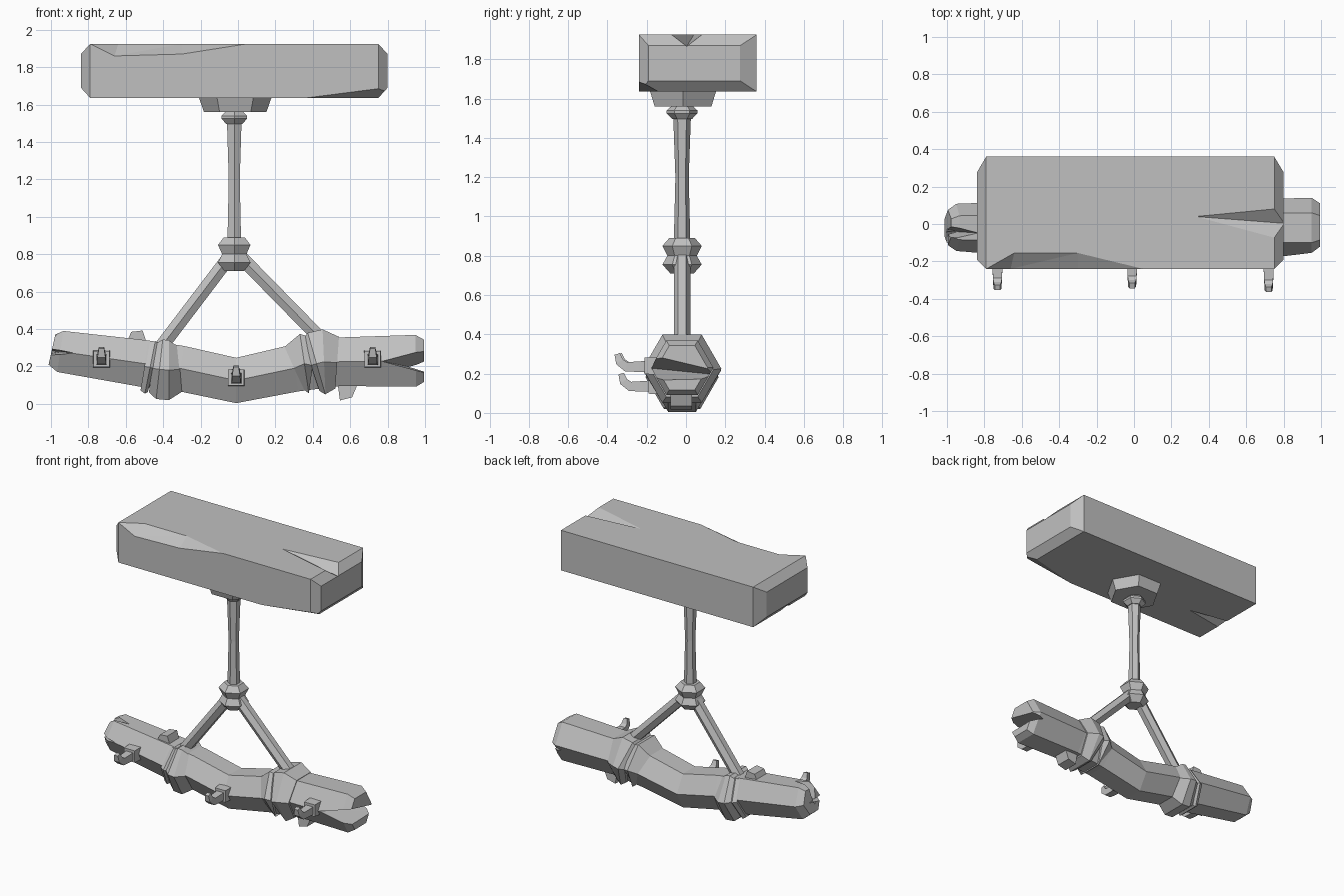
import bpy, bmesh, math
from mathutils import Vector

cube = bpy.data.objects.get("Cube")
if cube:
    bpy.data.objects.remove(cube, do_unlink=True)

gray = bpy.data.materials.new("plain_gray")
gray.use_nodes = True
gray.diffuse_color = (0.53, 0.53, 0.53, 1)
gray.node_tree.nodes["Principled BSDF"].inputs["Base Color"].default_value = (0.53, 0.53, 0.53, 1)
X, Y = Vector((1, 0, 0)), Vector((0, 1, 0))


def finish(name, bm):
    bmesh.ops.recalc_face_normals(bm, faces=bm.faces)
    mesh = bpy.data.meshes.new(name)
    bm.to_mesh(mesh)
    bm.free()
    mesh.materials.append(gray)
    obj = bpy.data.objects.new(name, mesh)
    bpy.context.collection.objects.link(obj)
    return obj


def tube(name, points, radii, side, sides=6, phase=0.0):
    """Faceted loft along a path lying in the plane perpendicular to side."""
    bm = bmesh.new()
    pts = [Vector(p) for p in points]
    rings = []
    for i, (p, r) in enumerate(zip(pts, radii)):
        along = (pts[min(i + 1, len(pts) - 1)] - pts[max(i - 1, 0)]).normalized()
        other = along.cross(side)
        ring = []
        for k in range(sides):
            a = phase + math.tau * k / sides
            ring.append(bm.verts.new(p + r * (math.cos(a) * side + math.sin(a) * other)))
        rings.append(ring)
    for a, b in zip(rings, rings[1:]):
        for k in range(sides):
            j = (k + 1) % sides
            bm.faces.new((a[k], a[j], b[j], b[k]))
    bm.faces.new(rings[0])
    bm.faces.new(rings[-1])
    return finish(name, bm)


def hull(name, points):
    bm = bmesh.new()
    for p in points:
        bm.verts.new(p)
    res = bmesh.ops.convex_hull(bm, input=bm.verts)
    loose = {v for v in res["geom_interior"] if isinstance(v, bmesh.types.BMVert)}
    bmesh.ops.delete(bm, geom=list(loose), context="VERTS")
    return finish(name, bm)


def carve(obj, points):
    """Cut a convex chip out of obj."""
    cutter = hull("cutter", points)
    cutter.hide_render = True
    mod = obj.modifiers.new("chip", "BOOLEAN")
    mod.operation, mod.solver, mod.object = "DIFFERENCE", "EXACT", cutter
    deps = bpy.context.evaluated_depsgraph_get()
    mesh = bpy.data.meshes.new_from_object(obj.evaluated_get(deps))
    obj.modifiers.clear()
    obj.data = mesh
    bpy.data.objects.remove(cutter, do_unlink=True)


# Ceiling beam with chamfered ends
front, back, low, high = -0.24, 0.36, 1.635, 1.925
corners = []
for x, dy, dz in ((-0.84, 0.07, 0.055), (-0.79, 0, 0), (0.75, 0, 0), (0.80, 0.07, 0.055)):
    corners += [(x, y, z) for y in (front + dy * 0.7, back - dy * 1.2) for z in (low + dz, high - dz)]
beam = hull("ceiling_beam", corners)

# Chips and cracks in the beam
carve(beam, [(-0.79, front, high), (-0.66, front, 1.86), (-0.3, front, 1.87), (0.05, front, high),
             (-0.64, -0.155, high), (-0.3, -0.155, high), (-0.5, -0.3, 2), (-0.3, -0.3, 2)])
carve(beam, [(0.33, 0.04, high), (0.85, 0.09, high), (0.85, -0.1, high), (0.85, 0, 1.86),
             (0.6, 0.02, 2), (0.85, 0, 2)])
carve(beam, [(-0.5, 0, low), (-0.85, 0.06, low), (-0.85, -0.06, low), (-0.85, 0, 1.68),
             (-0.6, 0, 1.6), (-0.85, 0, 1.6)])
bm = bmesh.new()
bm.from_mesh(beam.data)
a, b, c = Vector((0.36, front, low)), Vector((0.75, front, 1.685)), Vector((0.75, -0.14, low))
normal = (b - a).cross(c - a)
if normal.z > 0:
    normal = -normal
cut = bmesh.ops.bisect_plane(bm, geom=bm.verts[:] + bm.edges[:] + bm.faces[:],
                             plane_co=a, plane_no=normal, clear_outer=True)
rim = [e for e in cut["geom_cut"] if isinstance(e, bmesh.types.BMEdge) and e.is_boundary]
bmesh.ops.holes_fill(bm, edges=rim, sides=0)
bm.to_mesh(beam.data)
bm.free()


# Hanging rod and its fittings
def upright(name, profile, side=Y, cx=-0.02, cy=-0.02):
    tube(name, [(cx, cy, z) for z, r in profile], [r for z, r in profile], side)


upright("mount_plate", [(1.56, 0.167), (1.64, 0.195)], X, -0.015, -0.015)
upright("rod_collar", [(1.495, 0.05), (1.525, 0.078), (1.54, 0.078), (1.565, 0.05)])
upright("hanging_rod", [(0.87, 0.042), (1.2, 0.034), (1.51, 0.045)])
upright("rod_joint", [(0.71, 0.06), (0.755, 0.1), (0.80, 0.075), (0.85, 0.1), (0.89, 0.065)])

# Diagonal struts
for name, end in (("right_strut", (-0.43, -0.02, 0.28)), ("left_strut", (0.47, -0.02, 0.32))):
    tube(name, [(-0.02, -0.02, 0.82), end], [0.042, 0.042], Y)


# Bent log and its bands
def log_part(name, sections):
    return tube(name, [(x, -0.02, z) for x, z, r in sections], [r for x, z, r in sections], Y)


log = log_part("log", [(-0.995, 0.29, 0.095), (-0.95, 0.28, 0.128), (-0.5, 0.215, 0.145),
                       (-0.31, 0.19, 0.14), (-0.01, 0.125, 0.14), (0.3, 0.19, 0.145),
                       (0.54, 0.225, 0.15), (0.95, 0.23, 0.16), (0.995, 0.23, 0.13)])
log_part("right_outer_band", [(-0.5, 0.2, 0.15), (-0.47, 0.195, 0.165), (-0.45, 0.19, 0.15)])
log_part("right_inner_band", [(-0.46, 0.19, 0.15), (-0.42, 0.185, 0.185), (-0.37, 0.18, 0.185),
                              (-0.31, 0.185, 0.14)])
log_part("left_inner_band", [(0.3, 0.19, 0.145), (0.355, 0.215, 0.185), (0.4, 0.205, 0.165)])
log_part("left_outer_band", [(0.39, 0.205, 0.165), (0.42, 0.215, 0.198), (0.46, 0.225, 0.2),
                             (0.53, 0.22, 0.16)])

# Splits in the log ends
carve(log, [(0.76, -0.2, 0.23), (1.05, -0.22, 0.32), (1.05, -0.22, 0.15), (0.92, 0, 0.21),
            (1.05, 0.0, 0.26), (0.95, 0.2, 0.19), (1.05, 0.2, 0.22), (1.05, 0.2, 0.16)])
carve(log, [(-0.8, -0.05, 0.41), (-1.05, 0.01, 0.41), (-1.05, -0.1, 0.41), (-0.96, -0.04, 0.26),
            (-1.05, -0.05, 0.24)])
carve(log, [(-0.85, -0.2, 0.27), (-1.05, -0.2, 0.31), (-1.05, -0.2, 0.24), (-0.97, 0.0, 0.28),
            (-1.05, 0.05, 0.29)])

# Broken bark stubs
hull("upper_stub", [(x, y, z) for x, z in ((-0.61, 0.3), (-0.57, 0.385), (-0.51, 0.392), (-0.48, 0.3))
                    for y in (-0.08, 0.03)])
hull("lower_stub", [(x, y, z) for x, z in ((0.53, 0.13), (0.545, 0.018), (0.61, 0.035), (0.65, 0.13))
                    for y in (-0.08, 0.03)])

# Hooks along the front of the log
for name, x, z, y in (("right_hook", -0.73, 0.24, 0), ("middle_hook", -0.01, 0.14, 0.01),
                      ("left_hook", 0.72, 0.24, -0.01)):
    tube(name + "_base", [(x, -0.13 + y, z), (x, -0.2 + y, z)], [0.064, 0.06], X, 4, math.pi / 4)
    tube(name, [(x, -0.15 + y, z), (x, -0.23 + y, z - 0.005), (x, -0.295 + y, z - 0.005),
                (x, -0.328 + y, z + 0.02), (x, -0.34 + y, z + 0.06)],
         [0.04, 0.038, 0.034, 0.03, 0.02], X, 4, math.pi / 4)
